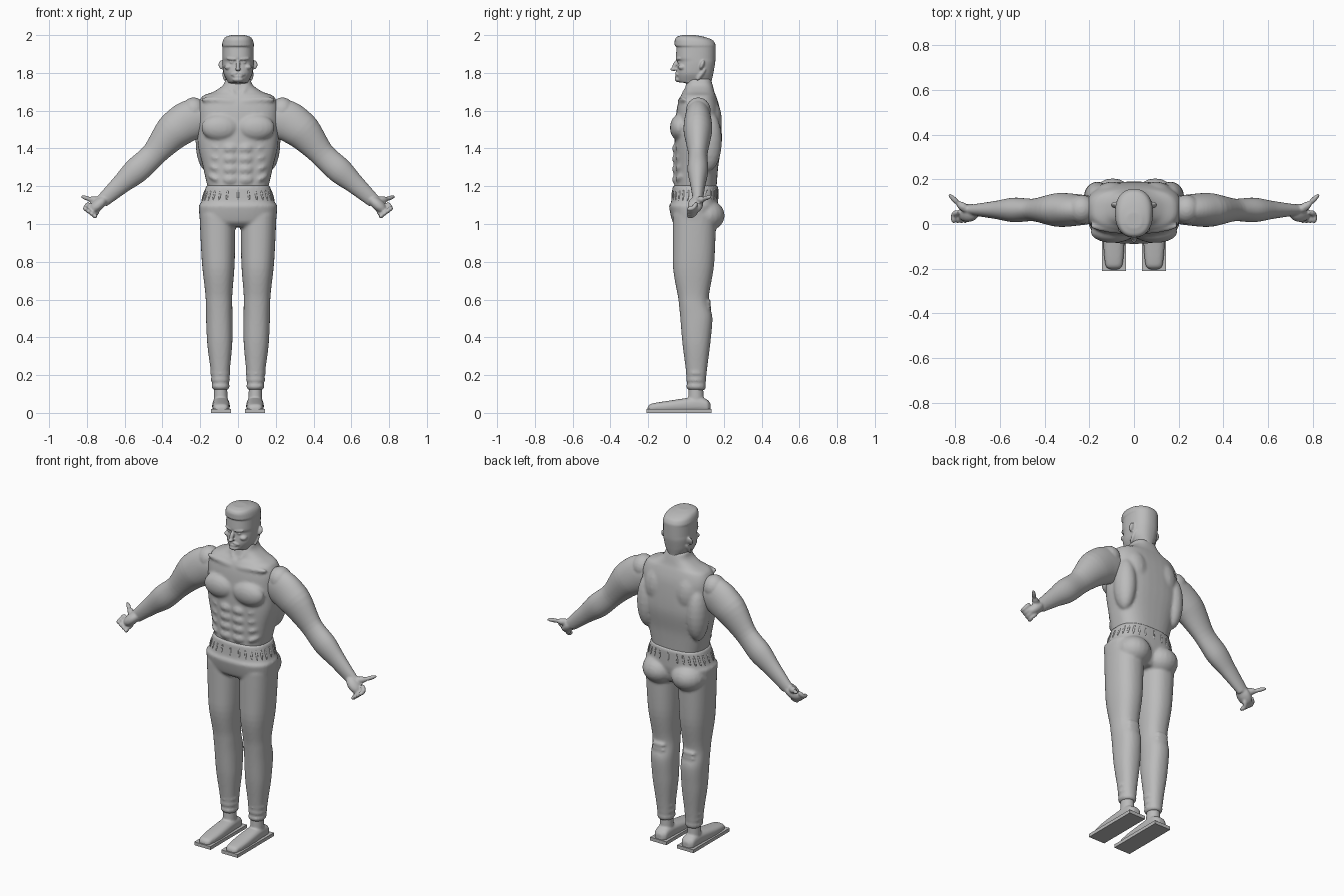
import bpy, bmesh, math
from mathutils import Vector, Matrix

if "Cube" in bpy.data.objects:
    bpy.data.objects.remove(bpy.data.objects["Cube"])

grey = bpy.data.materials.new("plain grey")
grey.use_nodes = True
colour = (0.5, 0.5, 0.5, 1)
grey.diffuse_color = colour
grey.node_tree.nodes["Principled BSDF"].inputs["Base Color"].default_value = colour
SIDES = {"left": 1, "right": -1}


def smooth_rows(rows, steps=6):
    """Interpolate section sizes with monotone curves."""
    def slope(index, column):
        before = rows[index][column] - rows[max(index - 1, 0)][column]
        after = rows[min(index + 1, len(rows) - 1)][column] - rows[index][column]
        if index == 0:
            return after
        if index == len(rows) - 1:
            return before
        return 2 * before * after / (before + after) if before * after > 0 else 0

    dense = []
    for index in range(len(rows) - 1):
        start, end = rows[index], rows[index + 1]
        for step in range(steps):
            t = step / steps
            blend = t * t * (3 - 2 * t)
            dense.append([start[column] * (1 - blend) + end[column] * blend
                          + t * (1 - t) ** 2 * slope(index, column)
                          - t * t * (1 - t) * slope(index + 1, column)
                          for column in range(len(start))])
    return dense + [list(rows[-1])]


def squared(value, power):
    return math.copysign(abs(value) ** (2 / power), value)


def loft(bm, frames, power=2.0, sides=40):
    """Skin superellipse rings given as centre, half axis, half axis."""
    rings = []
    for centre, across, along in frames:
        ring = []
        for corner in range(sides):
            angle = math.tau * corner / sides
            p, q = squared(math.cos(angle), power), squared(math.sin(angle), power)
            ring.append(bm.verts.new(Vector(centre) + Vector(across) * p + Vector(along) * q))
        rings.append(ring)
    for lower, upper in zip(rings, rings[1:]):
        for i in range(sides):
            j = (i + 1) % sides
            bm.faces.new((lower[i], lower[j], upper[j], upper[i]))
    bm.faces.new(rings[0])
    bm.faces.new(rings[-1])


def upright(bm, rows, power, leg_side=0):
    """Rows hold height, half width, front and back; legs lean outward."""
    frames = []
    for z, width, front, back in smooth_rows(rows):
        x = leg_side * leg_centre(z)
        frames.append(((x, (front + back) / 2, z), (width, 0, 0), (0, (back - front) / 2, 0)))
    loft(bm, frames, power)


def leg_centre(z):
    return .09 + .018 * z


def ellipsoid(bm, matrix, size):
    bmesh.ops.create_uvsphere(bm, u_segments=20, v_segments=12, radius=1,
                              matrix=matrix @ Matrix.Diagonal((*size, 1)))


def blob(bm, location, size):
    ellipsoid(bm, Matrix.Translation(location), size)


def bone(bm, start, end, radius, flat=1.0):
    """Long rounded mass between two points."""
    start, end = Vector(start), Vector(end)
    span = end - start
    turn = span.to_track_quat('Z', 'Y').to_matrix().to_4x4()
    ellipsoid(bm, Matrix.Translation((start + end) / 2) @ turn,
              (radius, radius * flat, span.length / 2 + radius * .6))


def finish(bm, name, voxel=0.0, rounds=2):
    bmesh.ops.recalc_face_normals(bm, faces=bm.faces)
    for face in bm.faces:
        face.smooth = True
    mesh = bpy.data.meshes.new(name)
    bm.to_mesh(mesh)
    bm.free()
    mesh.materials.append(grey)
    part = bpy.data.objects.new(name, mesh)
    bpy.context.collection.objects.link(part)
    if voxel:
        # fuse the overlapping masses into one skin
        fuse = part.modifiers.new("fuse", 'REMESH')
        fuse.mode, fuse.voxel_size, fuse.use_smooth_shade = 'VOXEL', voxel, True
        soften = part.modifiers.new("soften", 'SMOOTH')
        soften.factor, soften.iterations = .5, rounds


# torso with chest, back and abdominal muscles
bm = bmesh.new()
upright(bm, [(1.17, .155, -.06, .16), (1.3, .185, -.06, .17), (1.45, .215, -.06, .19),
             (1.6, .215, -.05, .18), (1.675, .19, -.03, .16), (1.7, .13, -.01, .15),
             (1.74, .075, 0, .14), (1.77, .065, .01, .13)], 2.7)
for s in SIDES.values():
    blob(bm, (s * .095, -.035, 1.51), (.1, .05, .07))
    blob(bm, (s * .165, .12, 1.44), (.06, .07, .16))
    blob(bm, (s * .1, .12, 1.55), (.08, .07, .12))
    bone(bm, (s * .02, -.035, 1.65), (s * .19, -.01, 1.66), .017)
    bone(bm, (s * .02, -.02, 1.68), (s * .06, .04, 1.76), .014)
    for row in range(4):
        z = 1.235 + row * .055
        blob(bm, (s * .04, -.055, z), (.037, .018, .026))
        bone(bm, (s * .11, -.048, z), (s * .15, -.02, z + .02), .014)
finish(bm, "torso", .009, rounds=3)

# trousers: hips, waistband, seat and both legs
bm = bmesh.new()
upright(bm, [(.985, .17, -.04, .13), (1.01, .2, -.07, .15), (1.095, .208, -.09, .17),
             (1.11, .197, -.08, .17), (1.205, .168, -.07, .17)], 2.6)
for s in SIDES.values():
    upright(bm, [(.12, .04, .01, .1), (.22, .05, 0, .11), (.38, .067, -.02, .13),
                 (.5, .07, -.03, .14), (.6, .07, -.04, .12), (.8, .087, -.07, .15),
                 (1.05, .095, -.07, .16)], 2.3, s)
    blob(bm, (s * .095, .105, 1.045), (.1, .1, .085))
    for fold in range(3):
        # cuff folds, then folds behind the knee
        z = .14 + fold * .035
        blob(bm, (s * leg_centre(z), .053, z), (.05 + fold * .003, .055, .016))
        z = .53 + fold * .028
        bone(bm, (s * .065, .12, z), (s * .135, .12, z), .013)
finish(bm, "trousers", .009)

# gathered ribs of the waistband
bm = bmesh.new()
ribs = 28
for rib in range(ribs):
    angle = math.tau * rib / ribs
    p, q = squared(math.cos(angle), 2.6), squared(math.sin(angle), 2.6)
    bone(bm, (p * .19, .046 + q * .12, 1.125), (p * .17, .05 + q * .118, 1.185), .006)
finish(bm, "waistband_gathers")

# arms with hands: rows hold x, z, radius in the front plane, half depth
arm_rows = [(.15, 1.575, .07, .055), (.25, 1.55, .107, .07), (.33, 1.5, .1, .076),
            (.455, 1.36, .066, .05), (.53, 1.29, .069, .055), (.62, 1.21, .052, .04),
            (.72, 1.12, .036, .025)]
path = smooth_rows(arm_rows)
for side, s in SIDES.items():
    bm = bmesh.new()
    frames = []
    for i, (x, z, radius, depth) in enumerate(path):
        before, after = path[max(i - 1, 0)], path[min(i + 1, len(path) - 1)]
        along = Vector((after[0] - before[0], 0, after[1] - before[1])).normalized()
        frames.append(((s * x, .063, z), (-s * along.z * radius, 0, along.x * radius), (0, depth, 0)))
    loft(bm, frames)
    blob(bm, (s * .235, .065, 1.6), (.065, .066, .07))
    # palm, curled fingers and thumb
    bone(bm, (s * .715, .055, 1.125), (s * .765, .045, 1.08), .041, .75)
    for finger in range(4):
        x, z = .74 + finger * .017, 1.07 + finger * .013
        knuckle, bend, tip = (s * x, .055, z), (s * (x + .02), .04, z - .025), (s * (x + .015), .01, z - .03)
        bone(bm, knuckle, bend, .0125)
        bone(bm, bend, tip, .0125)
    bone(bm, (s * .74, .06, 1.125), (s * .785, .09, 1.13), .019)
    bone(bm, (s * .78, .085, 1.13), (s * .826, .13, 1.145), .012)
    finish(bm, side + "_arm", .006)

# head with neck, jaw, brow and swept hair
bm = bmesh.new()
upright(bm, [(1.69, .078, .01, .14), (1.745, .066, 0, .135), (1.752, .055, -.04, .135),
             (1.8, .077, -.05, .145), (1.858, .083, -.043, .155), (1.88, .083, -.054, .156),
             (1.935, .082, -.05, .157), (1.945, .085, -.06, .157), (1.97, .08, -.06, .145),
             (1.99, .066, -.05, .1), (2, .035, -.02, .05)], 2.3)
# nose, lips and chin
bone(bm, (0, -.05, 1.86), (0, -.066, 1.826), .012)
blob(bm, (0, -.066, 1.82), (.014, .018, .01))
bone(bm, (-.02, -.05, 1.783), (.02, -.05, 1.783), .008)
blob(bm, (0, -.04, 1.765), (.03, .02, .014))
for s in SIDES.values():
    # brow, eye, moustache, cheek, neck muscle and ear
    bone(bm, (s * .012, -.05, 1.873), (s * .055, -.034, 1.876), .009)
    blob(bm, (s * .03, -.037, 1.856), (.014, .008, .006))
    bone(bm, (s * .006, -.053, 1.8), (s * .034, -.042, 1.79), .008)
    blob(bm, (s * .05, -.02, 1.83), (.022, .022, .015))
    bone(bm, (s * .07, .06, 1.765), (s * .07, .1, 1.82), .012)
    bone(bm, (s * .084, .08, 1.83), (s * .084, .09, 1.856), .02, .55)
finish(bm, "head", .0045)

# shoes on flat soles: rows hold y, half width and height
shoe_rows = [(-.203, .02, .035), (-.19, .036, .05), (-.08, .047, .07),
             (.06, .043, .088), (.11, .04, .075), (.13, .02, .055)]
for side, s in SIDES.items():
    x = s * leg_centre(0)
    bm = bmesh.new()
    loft(bm, [((x, y, height / 2), (width, 0, 0), (0, 0, height / 2 - .004))
              for y, width, height in smooth_rows(shoe_rows)], 2.6)
    upright(bm, [(.05, .038, .01, .095), (.15, .034, .015, .09)], 2, s)
    finish(bm, side + "_shoe", .006)
    bm = bmesh.new()
    bmesh.ops.create_cube(bm, size=1, matrix=Matrix.Translation((x, -.037, .01))
                          @ Matrix.Diagonal((.108, .345, .02, 1)))
    finish(bm, side + "_sole")
    sole = bpy.data.objects[side + "_sole"]
    sole.data.shade_flat()
